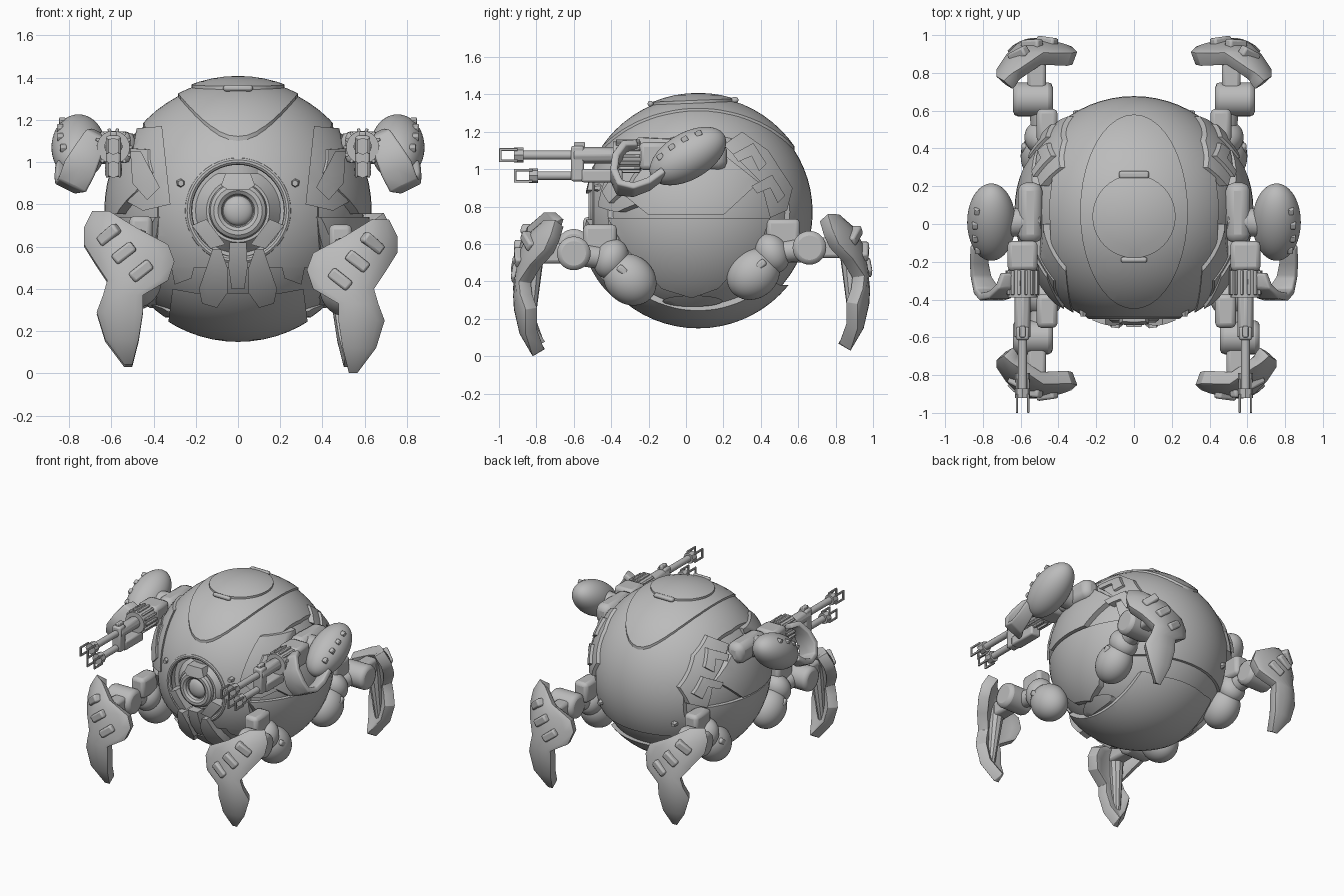
import bpy, bmesh, math
from mathutils import Matrix, Vector

if "Cube" in bpy.data.objects:
    bpy.data.objects.remove(bpy.data.objects["Cube"])

grey = bpy.data.materials.new("plain_grey")
grey.use_nodes = True
grey.diffuse_color = (0.5, 0.5, 0.5, 1)
grey.node_tree.nodes["Principled BSDF"].inputs["Base Color"].default_value = (0.5, 0.5, 0.5, 1)
CENTRE = Vector((0, 0.065, 0.77))


def dress(mesh):
    mesh.materials.clear()
    mesh.materials.append(grey)
    mesh.shade_smooth()
    mesh.set_sharp_from_angle(angle=math.radians(35))


def finish(bm, name, bevel=0.0):
    bmesh.ops.recalc_face_normals(bm, faces=bm.faces)
    mesh = bpy.data.meshes.new(name)
    bm.to_mesh(mesh)
    bm.free()
    dress(mesh)
    obj = bpy.data.objects.new(name, mesh)
    bpy.context.collection.objects.link(obj)
    if bevel:
        add_bevel(obj, bevel)
    return obj


def add_bevel(obj, width):
    mod = obj.modifiers.new("bevel", "BEVEL")
    mod.width, mod.segments, mod.limit_method = width, 2, "ANGLE"


def combine(obj, cutter, operation):
    mod = obj.modifiers.new("cut", "BOOLEAN")
    mod.object, mod.operation, mod.solver = cutter, operation, "EXACT"
    bpy.context.view_layer.update()
    graph = bpy.context.evaluated_depsgraph_get()
    mesh = bpy.data.meshes.new_from_object(obj.evaluated_get(graph))
    obj.modifiers.clear()
    obj.data = mesh
    dress(mesh)
    bpy.data.objects.remove(cutter)
    return obj


def ball(name, centre, size, tilt=0.0):
    bm = bmesh.new()
    place = Matrix.Translation(centre) @ Matrix.Rotation(math.radians(tilt), 4, "X")
    bmesh.ops.create_uvsphere(bm, u_segments=64, v_segments=32, radius=1,
                              matrix=place @ Matrix.Diagonal((*size, 1)))
    return finish(bm, name)


def box(name, centre, size, turn=0.0, axis="Y", bevel=0.012, yaw=0.0):
    bm = bmesh.new()
    spin = Matrix.Rotation(yaw, 4, "Z") @ Matrix.Rotation(math.radians(turn), 4, axis)
    bmesh.ops.create_cube(bm, size=1, matrix=Matrix.Translation(centre) @ spin @ Matrix.Diagonal((*size, 1)))
    return finish(bm, name, bevel)


def tube(name, start, end, r0, r1=None, sides=32, bevel=0.0):
    a, b = Vector(start), Vector(end)
    bm = bmesh.new()
    place = Matrix.Translation((a + b) / 2) @ (b - a).to_track_quat("Z", "Y").to_matrix().to_4x4()
    bmesh.ops.create_cone(bm, cap_ends=True, segments=sides, radius1=r0,
                          radius2=r0 if r1 is None else r1, depth=(b - a).length, matrix=place)
    return finish(bm, name, bevel)


def torus(name, centre, major, minor):
    # ring facing the front
    bm = bmesh.new()
    rows = []
    for i in range(48):
        a = math.tau * i / 48
        rows.append([bm.verts.new((centre[0] + (major + minor * math.cos(b)) * math.cos(a),
                                   centre[1] + minor * math.sin(b),
                                   centre[2] + (major + minor * math.cos(b)) * math.sin(a)))
                     for b in (math.tau * j / 10 for j in range(10))])
    for i in range(48):
        for j in range(10):
            n, k = (i + 1) % 48, (j + 1) % 10
            bm.faces.new((rows[i][j], rows[n][j], rows[n][k], rows[i][k]))
    return finish(bm, name)


def sheet(name, rows, thickness, offset, bevel):
    # thick plate through rows of points, its outer face towards the front
    bm = bmesh.new()
    grid = [[bm.verts.new(p) for p in row] for row in rows]
    for up, down in zip(grid, grid[1:]):
        for c in range(len(up) - 1):
            bm.faces.new((up[c], down[c], down[c + 1], up[c + 1]))
    obj = finish(bm, name)
    if sum(p.normal.y * p.area for p in obj.data.polygons) > 0:
        obj.data.flip_normals()
    solid = obj.modifiers.new("thickness", "SOLIDIFY")
    solid.thickness, solid.offset = thickness, offset
    add_bevel(obj, bevel)
    return obj


def prism(name, outline, axis, low, high):
    spread = {"X": lambda p, d: (d, *p), "Y": lambda p, d: (p[0], d, p[1]), "Z": lambda p, d: (*p, d)}[axis]
    bm = bmesh.new()
    face = bm.faces.new([bm.verts.new(spread(p, low)) for p in outline])
    shift = Vector(spread((0, 0), high - low))
    new = bmesh.ops.extrude_face_region(bm, geom=[face])["geom"]
    bmesh.ops.translate(bm, vec=shift, verts=[v for v in new if isinstance(v, bmesh.types.BMVert)])
    return finish(bm, name)


def plate(name, outline, axis, low, high, radius):
    # curved armour: an outline pushed through a ball around the body centre
    return combine(ball(name, CENTRE, (radius,) * 3), prism("cutter", outline, axis, low, high), "INTERSECT")


def mirrored(obj, name, axis="X", middle=0.0):
    copy = obj.copy()
    copy.data = obj.data.copy()
    copy.name = name
    unit = Vector((1, 0, 0)) if axis == "X" else Vector((0, 1, 0))
    copy.data.transform(Matrix.Translation(unit * middle * 2) @ Matrix.Scale(-1, 4, unit))
    copy.data.flip_normals()
    bpy.context.collection.objects.link(copy)
    return copy


def pair(obj):
    base = obj.name
    obj.name = base + "_left"
    mirrored(obj, base + "_right")


def both(points):
    return points + [(-x, z) for x, z in reversed(points) if x]


def ellipse(x, y, rx, ry):
    return [(x + rx * math.cos(math.tau * i / 40), y + ry * math.sin(math.tau * i / 40)) for i in range(40)]


# Round body, central shell and round face recess
band = both([(0.30, -0.7), (0.38, -0.4), (0.44, -0.1), (0.45, 0.1), (0.42, 0.35), (0.30, 0.8)])
for part in (ball("body", CENTRE, (0.595,) * 3), plate("central_shell", band, "Z", 0.5, 1.6, 0.612)):
    combine(part, tube("cutter", (0, -0.8, 0.77), (0, -0.42, 0.77), 0.235, sides=48), "DIFFERENCE")
plate("top_panel", ellipse(0, 0.065, 0.285, 0.515), "Z", 0.9, 1.6, 0.624)
plate("hatch", ellipse(0, 0.04, 0.22, 0.22), "Z", 1.2, 1.6, 0.638)
box("hatch_back_handle", (0, 0.26, 1.37), (0.16, 0.04, 0.03))
box("hatch_front_handle", (0, -0.19, 1.35), (0.14, 0.03, 0.03))
plate("chin_bowl", both([(0.18, 0.1), (0.33, 0.24), (0.31, 0.4), (0.2, 0.38)]), "Y", -0.8, 0.8, 0.621)

# Face
torus("face_rim", (0, -0.485, 0.77), 0.235, 0.018)
tube("face_dish", (0, -0.41, 0.77), (0, -0.48, 0.77), 0.21, 0.15)
torus("eye_ring", (0, -0.49, 0.77), 0.105, 0.032)
ball("eye", (0, -0.48, 0.77), (0.07, 0.035, 0.07))
plate("brow", both([(0.05, 0.87), (0.08, 0.89), (0.06, 0.945)]), "Y", -0.8, -0.4, 0.61)
plate("jaw_centre", both([(0.03, 0.4), (0.045, 0.5), (0.04, 0.62)]), "Y", -0.8, -0.3, 0.63)
fang = [(0.05, 0.5), (0.08, 0.585), (0.12, 0.59), (0.15, 0.5), (0.185, 0.4), (0.17, 0.33), (0.1, 0.31), (0.05, 0.38)]
pair(plate("jaw_fang", fang, "Y", -0.8, -0.3, 0.65))
pair(plate("jaw_cheek", [(0.06, 0.61), (0.13, 0.59), (0.22, 0.7), (0.15, 0.73)], "Y", -0.8, -0.3, 0.62))
pair(plate("lower_cheek", [(0.19, 0.58), (0.25, 0.68), (0.34, 0.62), (0.3, 0.42), (0.22, 0.45)], "Y", -0.8, -0.2, 0.608))
pair(tube("face_bolt", (0.27, -0.43, 0.9), (0.27, -0.49, 0.9), 0.03, 0.015, sides=6))
pair(tube("rear_bolt", (0.3, 0.55, 0.62), (0.31, 0.6, 0.615), 0.03, 0.015, sides=6))

# Side armour
pair(plate("side_shield", [(-0.42, 0.74), (-0.34, 0.6), (-0.13, 0.36), (0.03, 0.31), (0.17, 0.36),
                           (0.4, 0.6), (0.45, 0.74)], "X", 0.2, 0.8, 0.624))
pair(plate("upper_shield", [(-0.38, 0.95), (-0.33, 0.86), (-0.2, 0.755), (0.2, 0.755), (0.39, 0.93),
                            (0.2, 1.08), (-0.3, 1.06)], "X", 0.2, 0.8, 0.633))
pair(plate("belly_slot", ellipse(0.035, 0.295, 0.16, 0.03), "X", 0.2, 0.8, 0.612))
pair(plate("rear_vent_panel", [(0.2, 1.13), (0.3, 1.2), (0.44, 1.1), (0.57, 0.9), (0.54, 0.78), (0.45, 0.74),
                               (0.4, 0.93)], "X", 0.2, 0.8, 0.628))
vent = [(0.25, 1.08), (0.36, 1.14), (0.43, 1.03), (0.39, 0.99), (0.35, 1.07), (0.28, 1.04)]
pair(plate("rear_upper_vent", vent, "X", 0.2, 0.8, 0.645))
pair(plate("rear_lower_vent", [(y + 0.1, z - 0.17) for y, z in vent], "X", 0.2, 0.8, 0.645))
pair(plate("front_panel", [(0.36, 1.17), (0.48, 1.16), (0.54, 0.82), (0.45, 0.77), (0.32, 0.8)], "Y", -0.8, 0, 0.626))
pair(plate("front_panel_cap", [(0.37, 0.88), (0.43, 0.82), (0.5, 0.9), (0.51, 1.05), (0.46, 1.05)],
           "Y", -0.8, 0, 0.645))

# Guns on the shoulders
GX = 0.59
pair(box("gun_mount", (0.55, 0.06, 1.07), (0.13, 0.32, 0.15), bevel=0.045))
pair(tube("shoulder_axle", (0.5, 0.02, 1.06), (0.72, 0, 1.07), 0.075))
POD, SIZE, TILT = Vector((0.755, 0.01, 1.07)), (0.128, 0.225, 0.125), 30
pair(ball("shoulder_pod", POD, SIZE, TILT))
for i, t in enumerate((-0.13, -0.05, 0.03, 0.11)):
    r = 0.124 * math.sqrt(1 - (t / 0.225) ** 2) * math.sqrt(0.5)
    spot = POD + Matrix.Rotation(math.radians(TILT), 3, "X") @ Vector((r, t, r))
    pair(box(f"pod_slot_{i}", spot, (0.03, 0.035, 0.03), TILT, "X", 0.005))
pair(box("gun_block", (GX, -0.17, 1.07), (0.16, 0.16, 0.15), bevel=0.025))
pair(tube("gun_drum", (GX, -0.24, 1.07), (GX, -0.39, 1.07), 0.078))
for i in range(14):
    a = math.tau * i / 14
    pair(box(f"drum_rib_{i}", (GX + 0.08 * math.cos(a), -0.31, 1.07 + 0.08 * math.sin(a)),
             (0.022, 0.13, 0.016), -math.degrees(a), "Y", 0.004))
pair(tube("gun_shroud", (GX, -0.38, 1.075), (GX, -0.6, 1.075), 0.045, sides=8, bevel=0.008))
pair(box("gun_bracket", (GX, -0.58, 1.03), (0.07, 0.07, 0.19)))
pair(box("gun_sight", (GX, -0.57, 1.12), (0.03, 0.06, 0.05), bevel=0.006))
pair(box("lower_gun_body", (GX, -0.45, 0.965), (0.08, 0.22, 0.07)))
for level, z, tip in (("upper", 1.075, -1.0), ("lower", 0.965, -0.92)):
    pair(tube(level + "_barrel", (GX, -0.4, z), (GX, tip + 0.09, z), 0.024, sides=12))
    pair(tube(level + "_muzzle", (GX, tip + 0.13, z), (GX, tip + 0.08, z), 0.04, sides=8))
    for i, dx in enumerate((-0.03, 0.03)):
        for j, dz in enumerate((-0.03, 0.03)):
            pair(box(f"{level}_prong_{i}{j}", (GX + dx, tip + 0.05, z + dz), (0.012, 0.1, 0.014), bevel=0.003))
        pair(box(f"{level}_prong_tip_{i}", (GX + dx, tip + 0.007, z), (0.012, 0.014, 0.07), bevel=0.003))

# Hooked guard: a strip curling from the gun round to the pod; centre and half width
hook = [(0.67, -0.26, 1.13, 0.03), (0.68, -0.33, 1.12, 0.045), (0.71, -0.375, 1.05, 0.06),
        (0.75, -0.385, 0.97, 0.07), (0.78, -0.355, 0.9, 0.065), (0.81, -0.28, 0.89, 0.05),
        (0.82, -0.2, 0.92, 0.045), (0.82, -0.12, 0.98, 0.04)]
pair(sheet("gun_guard", [[(x + w * s, y, z + 0.5 * w * s) for s in (-1, 0, 1)] for x, y, z, w in hook], 0.04, 0, 0.01))

# One leg; shin rows hold height, inner x, outer x, depth
rows = [(0.76, 0.61, 0.69, -0.78), (0.68, 0.48, 0.73, -0.85), (0.6, 0.33, 0.73, -0.885),
        (0.52, 0.3, 0.68, -0.905), (0.43, 0.33, 0.62, -0.92), (0.36, 0.45, 0.64, -0.925),
        (0.28, 0.45, 0.67, -0.92), (0.15, 0.47, 0.63, -0.89), (0.03, 0.5, 0.54, -0.82)]


def bow(x):
    return 3.2 if x > 0.53 else 1.0


def shin_depth(x, z):
    for (z0, _, _, y0), (z1, _, _, y1) in zip(rows, rows[1:]):
        if z0 >= z >= z1:
            return y0 + (y1 - y0) * (z0 - z) / (z0 - z1) + bow(x) * (x - 0.53) ** 2


def shin_row(z, x0, x1):
    return [(x, shin_depth(x, z), z) for x in (x0 + (x1 - x0) * c / 6 for c in range(7))]


leg = [sheet("shin", [shin_row(*row[:3]) for row in rows], 0.075, -1, 0.016),
       ball("hip", (0.48, -0.3, 0.44), (0.12, 0.15, 0.13), -40),
       ball("upper_hip", (0.48, -0.4, 0.55), (0.1, 0.09, 0.11), -25),
       box("hip_notch", (0.575, -0.34, 0.49), (0.04, 0.06, 0.04), -40, "X"),
       tube("thigh", (0.48, -0.4, 0.55), (0.5, -0.59, 0.575), 0.06),
       box("thigh_guard", (0.46, -0.46, 0.66), (0.11, 0.18, 0.15), bevel=0.025),
       tube("knee", (0.43, -0.6, 0.58), (0.64, -0.6, 0.58), 0.09, bevel=0.025),
       box("knee_link", (0.515, -0.74, 0.58), (0.1, 0.24, 0.11), bevel=0.02),
       tube("calf", (0.52, -0.81, 0.6), (0.55, -0.84, 0.15), 0.055, 0.025, sides=10)]
for i, (x, z) in enumerate(((0.61, 0.645), (0.54, 0.56), (0.46, 0.475))):
    slope = math.atan(2 * bow(x) * (x - 0.53))
    leg.append(box(f"shin_vent_{i}", (x, shin_depth(x, z) + 0.005, z), (0.115, 0.055, 0.055), 38, yaw=slope))

# Copy the leg to the four corners, with small stance differences
for obj in leg:
    base = obj.name
    rear = mirrored(obj, "rear_left_" + base, "Y", 0.03)
    mirrored(rear, "rear_right_" + base)
    mirrored(obj, "front_right_" + base).location.z = 0.01
    obj.name = "front_left_" + base
    obj.location = (0.025, 0, -0.03)
